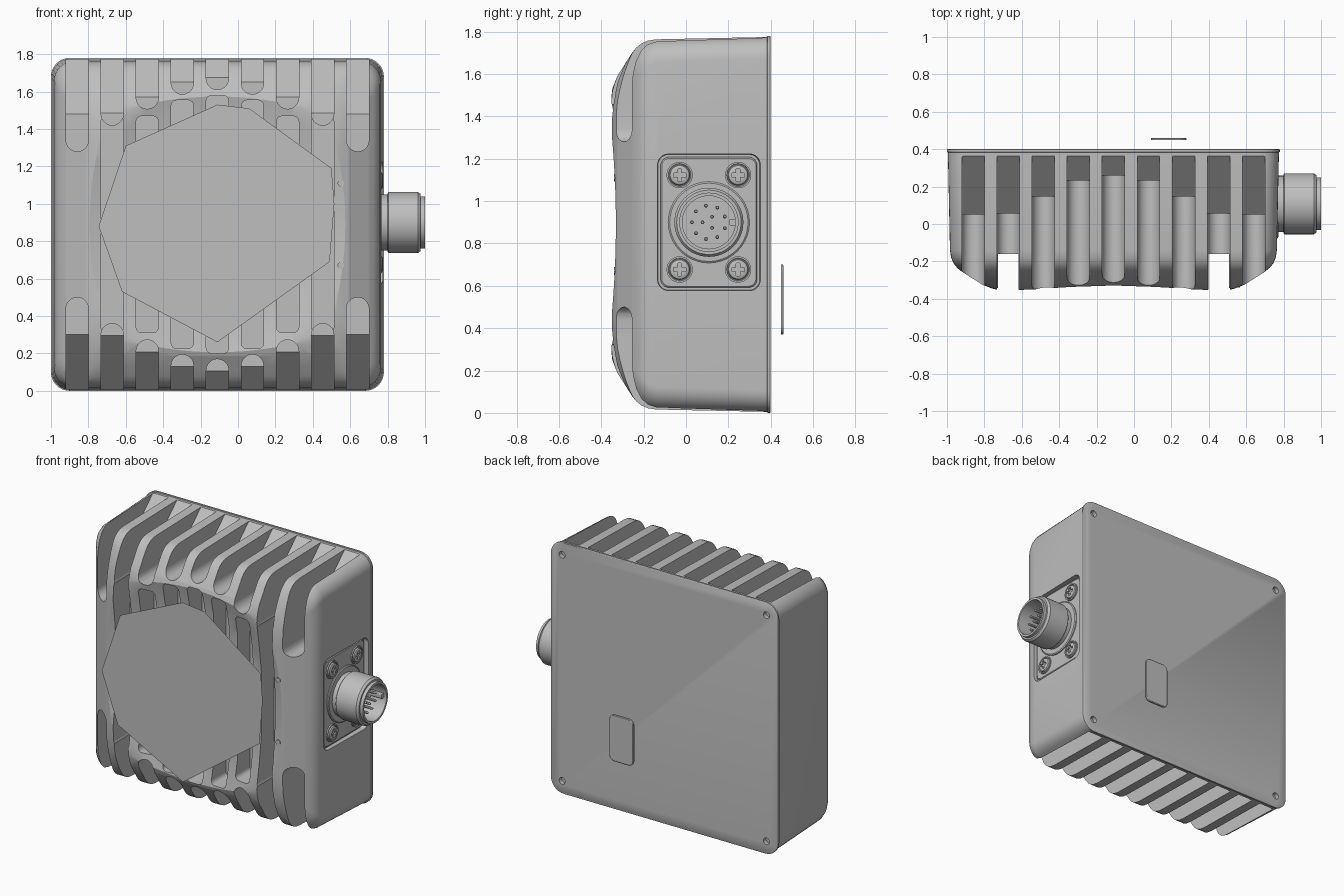
import bpy, bmesh, math

if "Cube" in bpy.data.objects:
    bpy.data.objects.remove(bpy.data.objects["Cube"])

CX, CZ = -0.11, 0.89          # centre of the housing
PY, PZ = 0.108, 0.90          # centre of the side connector

grey = bpy.data.materials.new("housing grey")
grey.diffuse_color = (0.52, 0.52, 0.52, 1)
grey.use_nodes = True
grey.node_tree.nodes["Principled BSDF"].inputs["Base Color"].default_value = grey.diffuse_color


def make(name, verts, faces):
    me = bpy.data.meshes.new(name)
    me.from_pydata(verts, [], faces)
    bm = bmesh.new()
    bm.from_mesh(me)
    bmesh.ops.recalc_face_normals(bm, faces=bm.faces)
    bm.to_mesh(me)
    bm.free()
    me.materials.append(grey)
    ob = bpy.data.objects.new(name, me)
    bpy.context.collection.objects.link(ob)
    return ob


def rrect(hw, hh, r, n=8):
    """Rounded rectangle outline."""
    pts = []
    for k, (sx, sy) in enumerate([(1, 1), (-1, 1), (-1, -1), (1, -1)]):
        for i in range(n + 1):
            a = math.pi / 2 * (k + i / n)
            pts.append((sx * (hw - r) + r * math.cos(a), sy * (hh - r) + r * math.sin(a)))
    return pts


def circle(r, n=40):
    return [(r * math.cos(2 * math.pi * i / n), r * math.sin(2 * math.pi * i / n)) for i in range(n)]


def loft(name, axis, centre, sections):
    """Join outlines placed along x or y, capped at both ends."""
    a, b = centre
    verts, faces = [], []
    for pos, pts in sections:
        for u, v in pts:
            verts.append((pos, a + u, b + v) if axis == "x" else (a + u, pos, b + v))
    n = len(sections[0][1])
    for s in range(len(sections) - 1):
        for i in range(n):
            j = (i + 1) % n
            faces.append((s * n + i, s * n + j, (s + 1) * n + j, (s + 1) * n + i))
    faces.append(tuple(range(n)))
    faces.append(tuple(range((len(sections) - 1) * n, len(sections) * n)))
    return make(name, verts, faces)


def lathe(name, axis, centre, profile, n=40):
    return loft(name, axis, centre, [(p, circle(r, n)) for p, r in profile])


def activate(ob):
    bpy.ops.object.select_all(action="DESELECT")
    ob.select_set(True)
    bpy.context.view_layer.objects.active = ob


def cut(ob, cutter):
    cutter.hide_render = True
    m = ob.modifiers.new("cut", "BOOLEAN")
    m.operation, m.solver, m.object = "DIFFERENCE", "EXACT", cutter
    activate(ob)
    bpy.ops.object.modifier_apply(modifier=m.name)
    bpy.data.objects.remove(cutter)


def join(name, obs):
    activate(obs[0])
    for o in obs:
        o.select_set(True)
    bpy.ops.object.join()
    obs[0].name = name
    return obs[0]


def smooth(ob, angle=32):
    activate(ob)
    bpy.ops.object.shade_smooth_by_angle(angle=math.radians(angle))


def fin_slot(x, z_end, side):
    """Slot with a round inner end and a floor sloping up to the rear edge."""
    w, zk, zt, n = 0.06, 1.48, 1.90, 10
    zk = max(zk, z_end + w + 0.005)
    yk = 0.05 + (zk - 1.48) * 1.067
    arc = [(x - w * math.cos(math.pi * i / n), z_end + w - w * math.sin(math.pi * i / n)) for i in range(n + 1)]
    out = arc + [(x + w, zk), (x + w, zt), (x - w, zt), (x - w, zk)]
    back = [yk] * (n + 2) + [yk + (zt - zk) * 1.067] * 2 + [yk]
    c = len(out)

    def flip(z):
        return z if side > 0 else 2 * CZ - z
    verts = [(px, -0.6, flip(pz)) for px, pz in out]
    verts += [(px, y, flip(pz)) for (px, pz), y in zip(out, back)]
    faces = [(i, (i + 1) % c, c + (i + 1) % c, c + i) for i in range(c)]
    k = c + n + 1
    faces += [tuple(range(c)), tuple(range(c, k + 1)) + (k + 3,), (k, k + 1, k + 2, k + 3)]
    return make("slot_cutter", verts, faces)


# Housing: tapered rounded box with a domed front
shape = [(0.40, 0.886, 0.10), (0.397, 0.89, 0.10), (0.385, 0.89, 0.10), (0.383, 0.885, 0.10),
         (-0.14, 0.874, 0.11), (-0.18, 0.868, 0.12), (-0.21, 0.855, 0.13), (-0.235, 0.835, 0.14),
         (-0.255, 0.81, 0.15), (-0.29, 0.755, 0.17), (-0.325, 0.70, 0.19),
         (-0.348, 0.64, 0.21), (-0.36, 0.55, 0.22)]
housing = loft("finned_housing", "y", (CX, CZ), [(y, rrect(h, h, r)) for y, h, r in shape])

# Shallow round dish in the front
cut(housing, lathe("dish_cutter", "y", (CX, CZ),
                   [(-0.50, 1.2), (-0.38, 0.88), (-0.335, 0.70), (-0.30, 0.55), (-0.29, 0.30)], 64))

# Cooling slots, top and bottom
for i in range(9):
    d = (i - 4) * 0.1875
    if abs(d) > 0.7:
        end = 1.28
    elif abs(d) > 0.5:
        end = 1.42
    else:
        end = CZ + math.sqrt(0.735 ** 2 - d * d) - 0.015
    for side in (1, -1):
        cut(housing, fin_slot(CX + d, end, side))

# Grooves between the fins inside the dish
for i in range(1, 8):
    d = (i - 4) * 0.1875
    h = 0.58 if abs(d) > 0.5 else math.sqrt(0.69 ** 2 - d * d)
    cut(housing, loft("groove_cutter", "y", (CX + d, CZ),
                      [(-0.6, rrect(0.06, h, 0.03, 4)), (-0.16, rrect(0.06, h, 0.03, 4))]))

# Connector pocket in the right wall and screw holes in the rear
cut(housing, loft("pocket_cutter", "x", (PY, PZ),
                  [(0.74, rrect(0.24, 0.32, 0.05)), (0.9, rrect(0.255, 0.335, 0.06))]))
for sx in (1, -1):
    for sz in (1, -1):
        cut(housing, lathe("hole_cutter", "y", (CX + sx * 0.80, CZ + sz * 0.80),
                           [(0.37, 0.024), (0.45, 0.024)], 16))
smooth(housing)

# Front window: flat many-sided sheet
outline = [(-0.11, 1.53), (0.06, 1.51), (0.50, 1.19), (0.515, 1.0), (0.49, 0.69),
           (-0.11, 0.26), (-0.62, 0.53), (-0.745, 0.88), (-0.60, 1.31)]
make("front_window", [(x, -0.46, z) for x, z in reversed(outline)], [tuple(range(9))])

# Small pegs in the dish
for sz in (1, -1):
    lathe("dish_peg", "y", (0.55, CZ + sz * 0.22), [(-0.34, 0.018), (-0.25, 0.018)], 12)

# Rear label plate
smooth(loft("rear_label_plate", "y", (0.185, 0.535),
            [(0.449, rrect(0.095, 0.165, 0.04)), (0.457, rrect(0.095, 0.165, 0.04)),
             (0.461, rrect(0.09, 0.16, 0.037))]))

# Connector mounting plate with a stepped edge
smooth(loft("connector_plate", "x", (PY, PZ),
            [(0.735, rrect(0.228, 0.308, 0.04)), (0.75, rrect(0.228, 0.308, 0.04)),
             (0.755, rrect(0.222, 0.302, 0.036))]))
smooth(lathe("connector_flange", "x", (PY, PZ), [(0.75, 0.192), (0.762, 0.192), (0.767, 0.185)]))

# Hollow connector barrel with key and pins
smooth(lathe("connector_barrel", "x", (PY, PZ),
             [(0.75, 0.15), (0.80, 0.15), (0.80, 0.158), (0.805, 0.163), (0.962, 0.163), (0.977, 0.152),
              (0.977, 0.14), (1.0, 0.14), (1.0, 0.125), (0.84, 0.125)], 48))
loft("connector_key", "x", (PY + 0.113, PZ), [(0.835, rrect(0.016, 0.016, 0.006, 3)),
                                              (0.98, rrect(0.016, 0.016, 0.006, 3))])
pins = []
for count, r in ((3, 0.03), (9, 0.08)):
    for i in range(count):
        a = 2 * math.pi * (i + 0.5) / count
        pins.append(lathe("pin", "x", (PY + r * math.cos(a), PZ + r * math.sin(a)),
                          [(0.835, 0.009), (0.945, 0.009), (0.953, 0.005)], 10))
smooth(join("connector_pins", pins))

# Four cross-slot screws
for sy in (1, -1):
    for sz in (1, -1):
        c = (PY + sy * 0.138, PZ + sz * 0.223)
        screw = lathe("plate_screw", "x", c, [(0.745, 0.062), (0.764, 0.062), (0.764, 0.054), (0.758, 0.052),
                                              (0.758, 0.049), (0.768, 0.045), (0.773, 0.036)], 28)
        for hw, hh in ((0.03, 0.009), (0.009, 0.03)):
            cut(screw, loft("cross_cutter", "x", c, [(0.7615, rrect(hw, hh, 0.003, 2)),
                                                     (0.79, rrect(hw, hh, 0.003, 2))]))
        smooth(screw)
